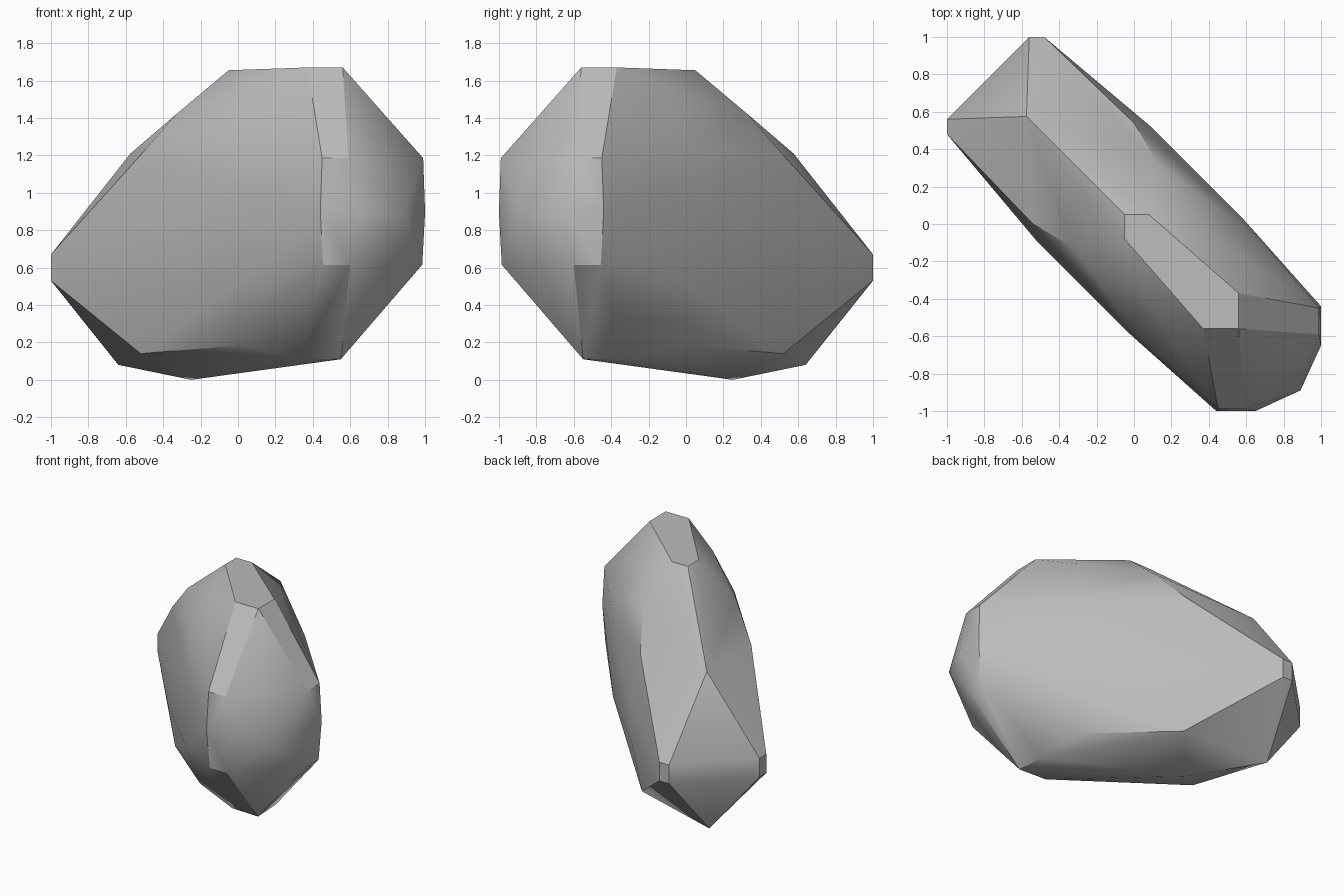
import bpy, bmesh, math

cube = bpy.data.objects.get("Cube")
if cube:
    bpy.data.objects.remove(cube)

# Points on the symmetry plane (x = -y): distance along x, height
ridge = [(-0.05, 1.655), (0.56, 1.67), (-0.575, 1.21), (0.89, 0.895),
         (-0.25, 0), (-0.64, 0.08), (0.55, 0.11)]

# Corner points of one broad side, mirrored to the other
blunt_end = [(0.45, -0.99, 1.185), (0.59, -0.99, 1.185), (0.65, -1, 0.895),
             (0.6, -0.985, 0.615), (0.455, -0.985, 0.615), (0.44, -1, 0.9)]
thin_end = [(-1, 0.48, 0.53), (-1, 0.56, 0.53), (-1, 0.56, 0.67), (-1, 0.48, 0.67)]
top_facet = [(-0.05, -0.08, 1.655), (0.37, -0.56, 1.67)]
shoulder = [(0.395, -0.7, 1.51), (0.08, -0.43, 1.555), (-0.33, -0.12, 1.42),
            (-0.54, 0, 1.18), (-0.02, -0.54, 1.24)]
belly = [(-0.525, -0.085, 0.8), (-0.525, -0.085, 0.5),
         (-0.02, -0.59, 1.05), (-0.02, -0.59, 0.5)]
underside = [(0.33, -0.54, 0.11), (0.02, -0.475, 0.185), (-0.52, 0, 0.14)]

points = [(x, -x, z) for x, z in ridge]
for x, y, z in blunt_end + thin_end + top_facet + shoulder + belly + underside:
    points += [(x, y, z), (-y, -x, z)]

# Boulder: convex shell of the points
bm = bmesh.new()
for p in points:
    bm.verts.new(p)
hull = bmesh.ops.convex_hull(bm, input=bm.verts[:])
loose = [v for v in bm.verts if not v.link_faces]
bmesh.ops.delete(bm, geom=loose, context='VERTS')
bmesh.ops.dissolve_limit(bm, angle_limit=math.radians(2),
                         verts=bm.verts[:], edges=bm.edges[:])
bmesh.ops.recalc_face_normals(bm, faces=bm.faces[:])
mesh = bpy.data.meshes.new("boulder")
bm.to_mesh(mesh)
bm.free()
boulder = bpy.data.objects.new("boulder", mesh)
bpy.context.collection.objects.link(boulder)

# Stone colour
stone = bpy.data.materials.new("grey_stone")
stone.use_nodes = True
colour = (0.5, 0.5, 0.5, 1)
stone.diffuse_color = colour
bsdf = next(n for n in stone.node_tree.nodes if n.type == 'BSDF_PRINCIPLED')
bsdf.inputs["Base Color"].default_value = colour
mesh.materials.append(stone)

# Smooth shading with crisp facet edges
bpy.ops.object.select_all(action='DESELECT')
boulder.select_set(True)
bpy.context.view_layer.objects.active = boulder
bpy.ops.object.shade_smooth_by_angle(angle=math.radians(30))
